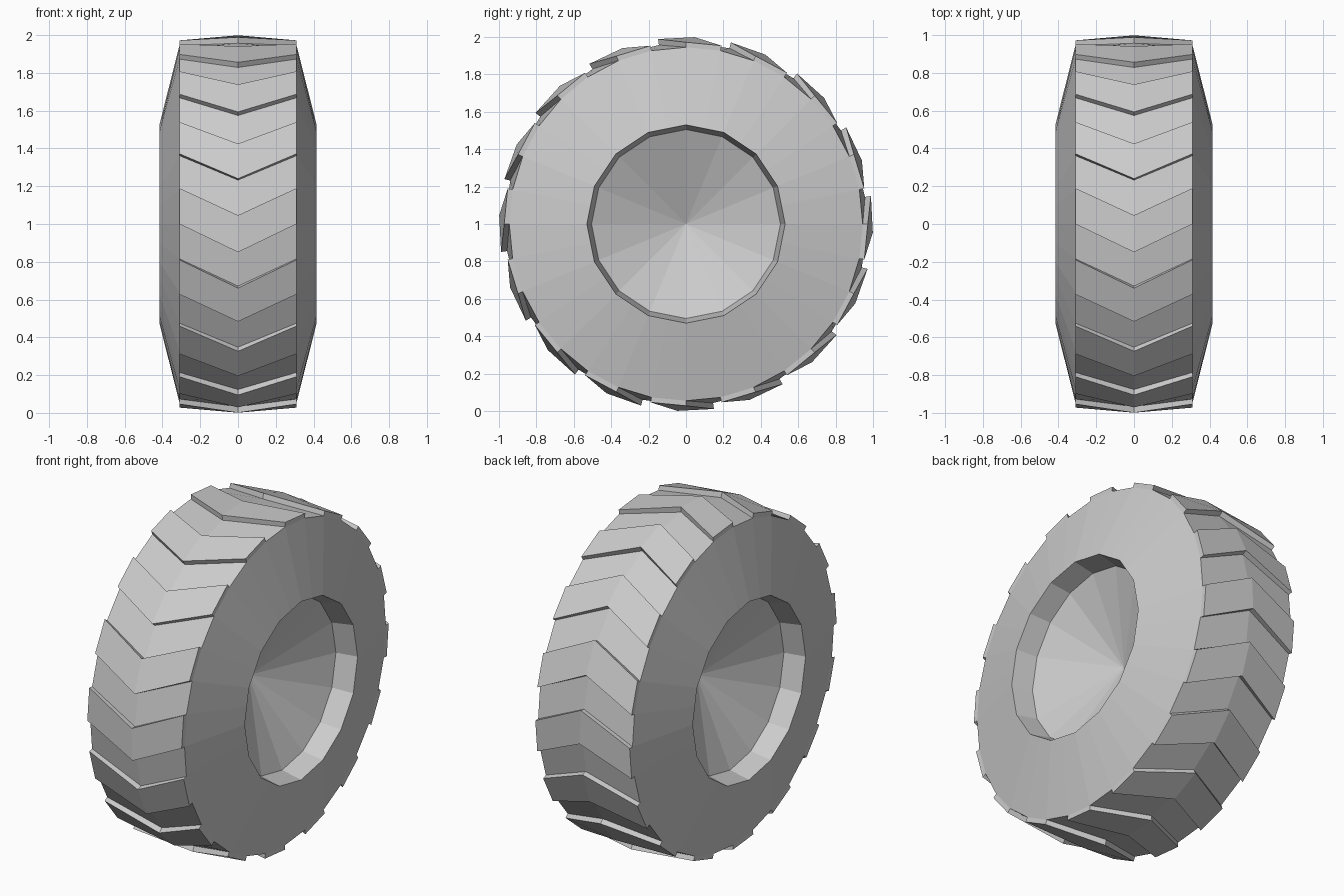
import bpy, bmesh
from math import radians, cos, sin
from mathutils import Vector

if "Cube" in bpy.data.objects:
    bpy.data.objects.remove(bpy.data.objects["Cube"])

N = 32                      # 16 tread blocks + 16 gaps
STEP = 360 / N
bm = bmesh.new()


def ring(x, r, shift=0.0, sixteen=False):
    """Ring of N points round the x axis; sixteen=True keeps a 16-sided outline."""
    pts = []
    for i in range(N):
        a = radians(90 + shift - STEP * i)
        rr = r * cos(radians(STEP)) if sixteen and i % 2 else r
        pts.append(bm.verts.new((x, rr * cos(a), 1 + rr * sin(a))))
    return pts


def bridge(a, b):
    return [bm.faces.new((a[i], a[(i + 1) % N], b[(i + 1) % N], b[i])) for i in range(N)]


# tread base: two shoulders and a centre line shifted round to make chevrons
mid = ring(0, 0.968, 8.6)
tread = []
for s in (-1, 1):
    shoulder = ring(s * 0.31, 0.945)
    tread.append(bridge(shoulder, mid))
    # sidewall, rim lip and dished hub
    rim = ring(s * 0.415, 0.53, sixteen=True)
    lip = ring(s * 0.29, 0.505, sixteen=True)
    bridge(rim, shoulder)
    bridge(lip, rim)
    apex = bm.verts.new((s * 0.07, 0, 1))
    for i in range(N):
        bm.faces.new((apex, lip[i], lip[(i + 1) % N]))

# raised chevron blocks
for i in range(0, N, 2):
    block = [tread[0][i], tread[1][i]]
    out = bmesh.ops.extrude_face_region(bm, geom=block)
    for v in out["geom"]:
        if isinstance(v, bmesh.types.BMVert):
            d = Vector((0, v.co.y, v.co.z - 1)).normalized()
            v.co += d * (0.032 if abs(v.co.x) < 0.01 else 0.027)
    left = [f for f in block if f.is_valid]
    if left:
        bmesh.ops.delete(bm, geom=left, context="FACES_ONLY")

bmesh.ops.recalc_face_normals(bm, faces=bm.faces)
me = bpy.data.meshes.new("tyre_wheel")
bm.to_mesh(me)
bm.free()
bpy.context.collection.objects.link(bpy.data.objects.new("tyre_wheel", me))
